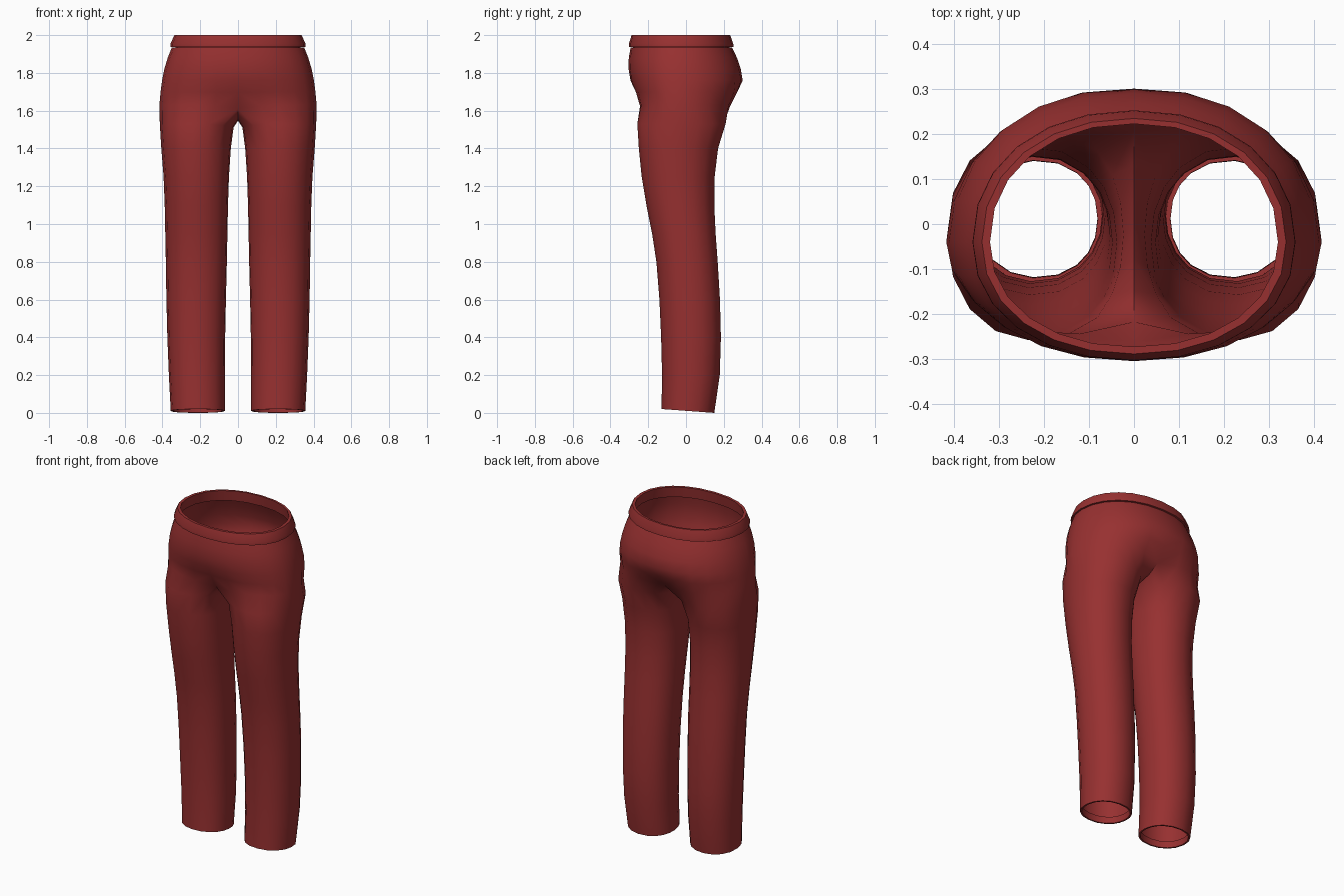
import bpy, bmesh
from math import sin, cos, pi, exp, copysign

cube = bpy.data.objects.get("Cube")
if cube:
    bpy.data.objects.remove(cube, do_unlink=True)

red = bpy.data.materials.new("dark_red_cloth")
red.use_nodes = True
red.diffuse_color = (0.31, 0.03, 0.03, 1)
red.node_tree.nodes["Principled BSDF"].inputs["Base Color"].default_value = red.diffuse_color

OUTER, INNER = 12, 6      # segments round the outside and the inside of a leg


def power(v, e):
    return copysign(abs(v) ** e, v)


def oval(a, cx, rx, front, back, cy, boxy=0.93):
    """Point on an oval whose front and back depths differ."""
    depth = (back - cy) if sin(a) > 0 else (cy - front)
    return cx + rx * power(cos(a), boxy), cy + depth * power(sin(a), boxy)


def add_strip(bm, a, b, closed):
    n = len(a)
    for i in range(n if closed else n - 1):
        j = (i + 1) % n
        bm.faces.new((a[i], a[j], b[j], b[i]))


def finish(bm, name, angle):
    bmesh.ops.recalc_face_normals(bm, faces=bm.faces)
    mesh = bpy.data.meshes.new(name)
    bm.to_mesh(mesh)
    bm.free()
    obj = bpy.data.objects.new(name, mesh)
    bpy.context.collection.objects.link(obj)
    mesh.materials.append(red)
    bpy.ops.object.select_all(action="DESELECT")
    obj.select_set(True)
    bpy.context.view_layer.objects.active = obj
    bpy.ops.object.shade_smooth_by_angle(angle=angle)
    return obj


# Hips: height, front, back, half width, depth of the centre dent
hips = [
    (1.935, -.293, .243, .350, 0),
    (1.88, -.303, .270, .372, 0),
    (1.82, -.304, .290, .390, 0),
    (1.76, -.297, .303, .402, .01),
    (1.70, -.282, .297, .410, .06),
    (1.63, -.266, .265, .416, .20),
]
# Legs: height, front, back, inner x, outer x
legs = [
    (1.53, -.258, .210, .022, .414),
    (1.40, -.250, .170, .038, .406),
    (1.25, -.235, .152, .048, .394),
    (1.10, -.210, .150, .053, .388),
    (0.95, -.180, .157, .056, .385),
    (0.80, -.157, .168, .059, .382),
    (0.60, -.141, .180, .064, .379),
    (0.40, -.132, .185, .068, .374),
    (0.20, -.127, .179, .070, .366),
    (0.00, -.130, .150, .070, .356),
    (0.00, -.120, .140, .080, .346),
    (0.04, -.118, .142, .081, .346),
]


def build_half(bm, side):
    # Hip arcs from the front centre line round to the back centre line
    above = None
    for z, front, back, width, dent in hips:
        ring = []
        for i in range(OUTER + 1):
            x, y = oval(-pi / 2 + pi * i / OUTER, 0, width, front, back, -.04)
            if i in (0, OUTER):
                x = 0
            y *= 1 - dent * exp(-(x / .1) ** 2)
            ring.append(bm.verts.new((side * x, y, z)))
        if above:
            add_strip(bm, above, ring, False)
        above = ring
    # Crotch seam closes the last arc into a leg opening
    start, end = above[-1].co.y, above[0].co.y
    for i in range(1, INNER):
        t = i / INNER
        above.append(bm.verts.new((0, start + (end - start) * t, 1.63 - .075 * sin(pi * t))))
    # Leg rings down to the turned-in hem
    split = pi * .72
    for z, front, back, inner, outer in legs:
        ring = []
        for i in range(OUTER + INNER):
            if i <= OUTER:
                a = -split + 2 * split * i / OUTER
            else:
                a = split + 2 * (pi - split) * (i - OUTER) / INNER
            x, y = oval(a, (inner + outer) / 2, (outer - inner) / 2,
                        front, back, (front + back) / 2)
            tilt = .011 - .073 * y if z < .1 else 0
            ring.append(bm.verts.new((side * x, y, z + tilt)))
        add_strip(bm, above, ring, True)
        above = ring


# Trousers
bm = bmesh.new()
for side in (1, -1):
    build_half(bm, side)
bmesh.ops.remove_doubles(bm, verts=bm.verts, dist=.0005)
# Soften the cloth where the legs meet
for _ in range(2):
    near = [v for v in bm.verts if 1.5 < v.co.z < 1.72 and abs(v.co.x) < .15]
    bmesh.ops.smooth_vert(bm, verts=near, factor=.4,
                          use_axis_x=True, use_axis_y=True, use_axis_z=True)
finish(bm, "trousers", 1.2)

# Waistband: height, front, back, half width, from the underside over to the inside
band = [
    (1.936, -.290, .240, .347),
    (1.938, -.302, .252, .358),
    (1.955, -.302, .250, .357),
    (2.000, -.288, .234, .337),
    (2.000, -.272, .222, .319),
    (1.935, -.280, .230, .330),
]
bm = bmesh.new()
above = None
for z, front, back, width in band:
    ring = []
    for i in range(OUTER * 2):
        x, y = oval(2 * pi * i / (OUTER * 2), 0, width, front, back, -.04)
        ring.append(bm.verts.new((x, y, z)))
    if above:
        add_strip(bm, above, ring, True)
    above = ring
finish(bm, "waistband", .6)
